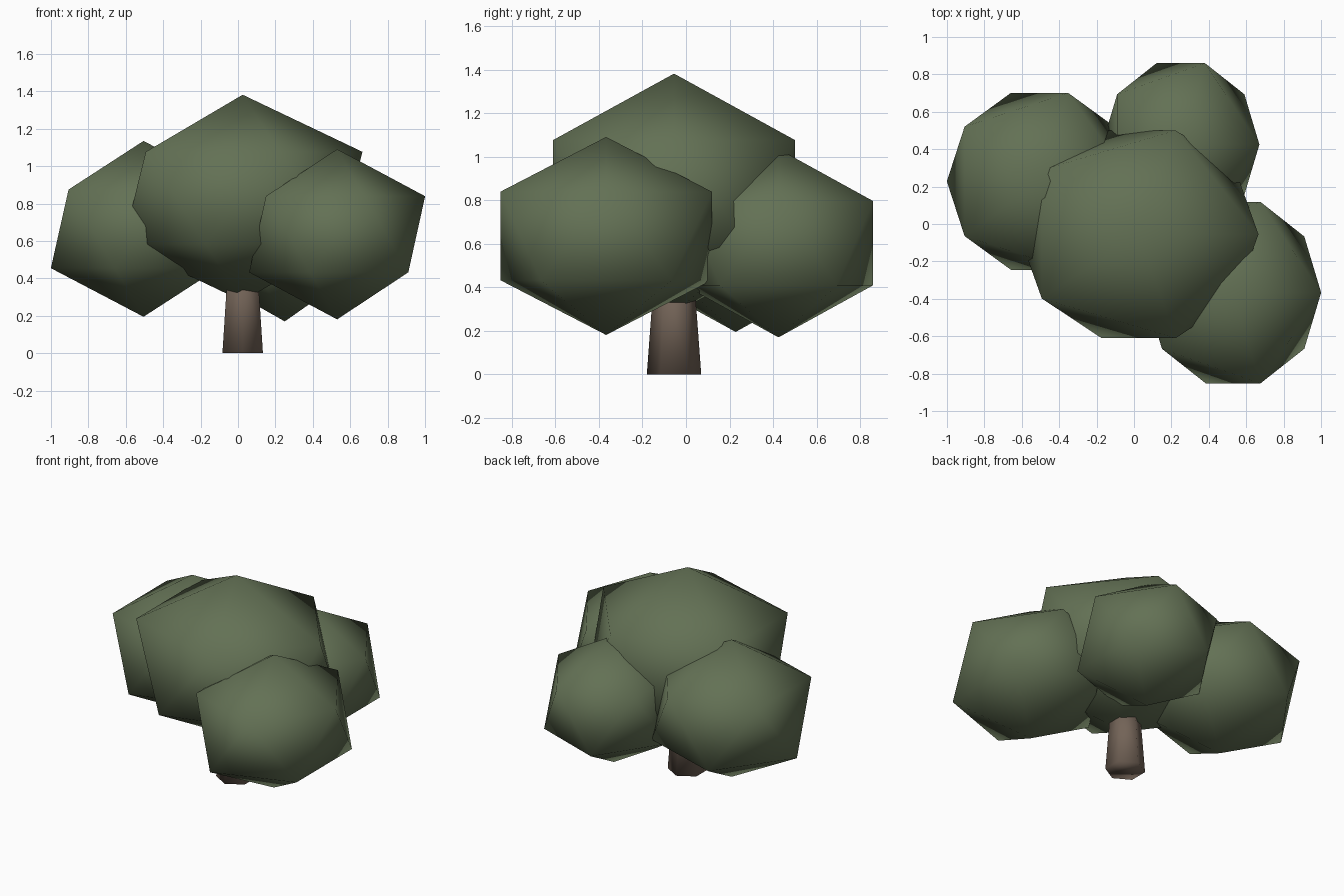
import bpy

cube = bpy.data.objects.get("Cube")
if cube:
    bpy.data.objects.remove(cube, do_unlink=True)


def make_material(name, rgb):
    mat = bpy.data.materials.new(name)
    mat.use_nodes = True
    color = (*rgb, 1.0)
    mat.diffuse_color = color
    bsdf = next(n for n in mat.node_tree.nodes if n.type == 'BSDF_PRINCIPLED')
    bsdf.inputs["Base Color"].default_value = color
    bsdf.inputs["Roughness"].default_value = 0.9
    return mat


leaf_green = make_material("leaf green", (0.125, 0.165, 0.09))
bark_brown = make_material("bark brown", (0.17, 0.125, 0.095))


def finish(name, mat):
    obj = bpy.context.object
    obj.name = obj.data.name = name
    obj.data.materials.append(mat)
    bpy.ops.object.shade_smooth()
    return obj


def foliage(name, center, radii):
    # Smooth-shaded, stretched icosahedron
    bpy.ops.mesh.primitive_ico_sphere_add(subdivisions=1, radius=1, location=center)
    obj = finish(name, leaf_green)
    obj.scale = radii
    return obj


# Tapered six-sided trunk, its top hidden in the crown
trunk_height = 0.5
bpy.ops.mesh.primitive_cone_add(vertices=6, radius1=0.125, radius2=0.088, depth=trunk_height,
                                location=(0.025, -0.055, trunk_height / 2))
finish("trunk", bark_brown)

# Large central crown and three lower clumps around it
foliage("crown", (0.025, -0.055, 0.83), (0.716, 0.653, 0.552))
foliage("front_left_clump", (0.53, -0.367, 0.636), (0.526, 0.571, 0.455))
foliage("right_clump", (-0.505, 0.228, 0.665), (0.554, 0.556, 0.47))
foliage("back_clump", (0.25, 0.425, 0.603), (0.47, 0.511, 0.433))
